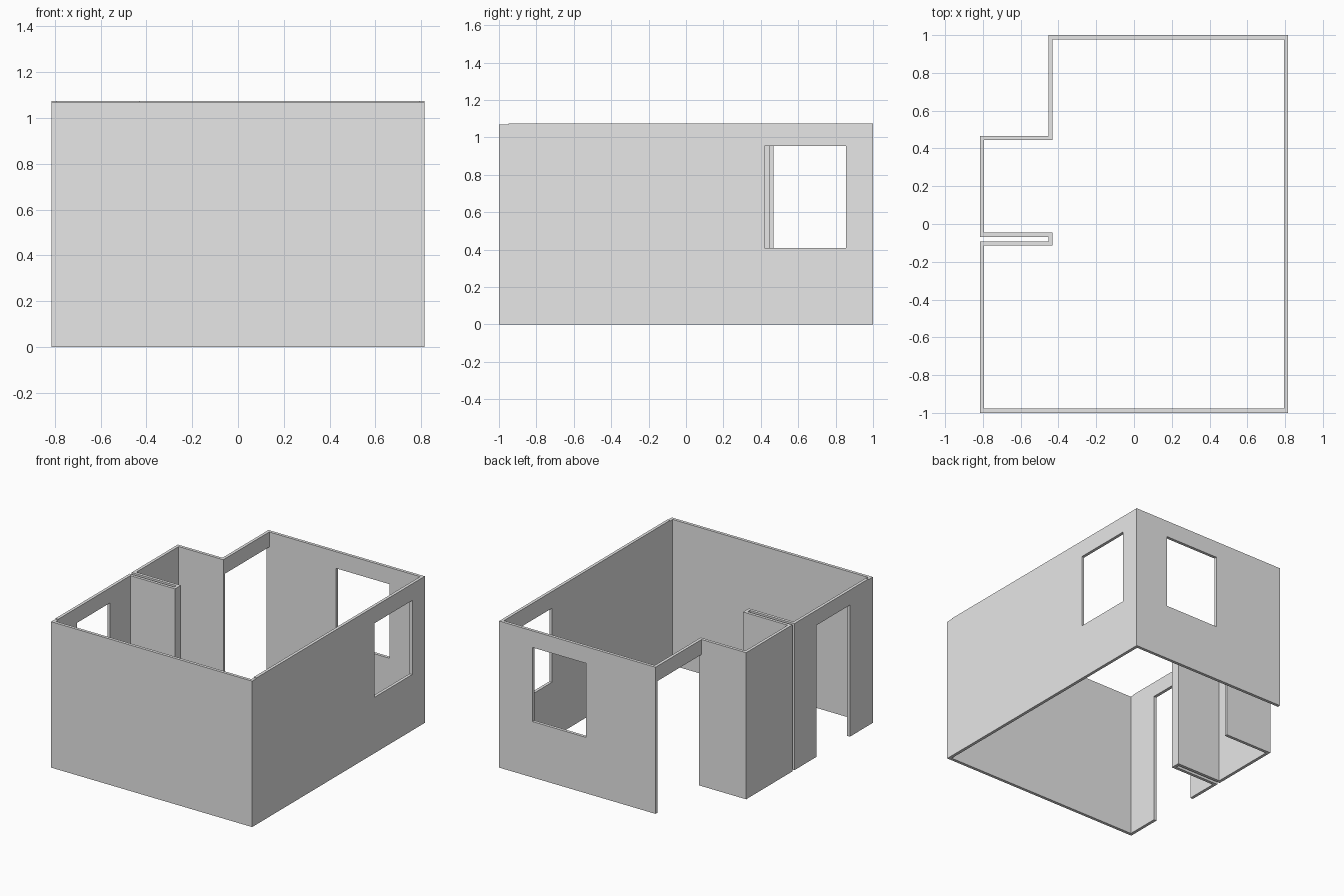
import bpy
import bmesh
from mathutils import Vector

cube = bpy.data.objects.get("Cube")
if cube:
    bpy.data.objects.remove(cube, do_unlink=True)

HEIGHT = 1.075
THICK = 0.022

wall_grey = bpy.data.materials.new("wall grey")
wall_grey.use_nodes = True
wall_grey.diffuse_color = (0.8, 0.8, 0.8, 1)
wall_grey.node_tree.nodes["Principled BSDF"].inputs["Base Color"].default_value = (0.8, 0.8, 0.8, 1)

# Outer floor-plan outline, counter-clockwise, with a recess and a narrow slot
outline = [Vector(p) for p in (
    (-0.815, -1), (0.815, -1), (0.815, 1), (-0.453, 1),
    (-0.453, 0.467), (-0.815, 0.467), (-0.815, -0.068),
    (-0.453, -0.068), (-0.453, -0.092), (-0.815, -0.092))]


def inset(points, distance):
    """Shift each right-angled corner inwards along both of its edges."""
    result = []
    for i, p in enumerate(points):
        before = (p - points[i - 1]).normalized()
        after = (points[(i + 1) % len(points)] - p).normalized()
        normals = Vector((-before.y, before.x)) + Vector((-after.y, after.x))
        result.append(p + normals * distance)
    return result


def add_object(name, bm):
    mesh = bpy.data.meshes.new(name)
    bmesh.ops.recalc_face_normals(bm, faces=bm.faces)
    bm.to_mesh(mesh)
    bm.free()
    mesh.materials.append(wall_grey)
    obj = bpy.data.objects.new(name, mesh)
    bpy.context.collection.objects.link(obj)
    return obj


def box(name, low, high):
    bm = bmesh.new()
    bmesh.ops.create_cube(bm, size=1)
    low, high = Vector(low), Vector(high)
    for v in bm.verts:
        v.co = (low + high) / 2 + v.co * (high - low)
    return add_object(name, bm)


# Continuous wall shell, open above and below
bm = bmesh.new()
loops = [[bm.verts.new((p.x, p.y, z)) for p in ring]
         for ring, z in ((outline, 0), (outline, HEIGHT),
                         (inset(outline, THICK), HEIGHT), (inset(outline, THICK), 0))]
for k in range(4):
    a, b = loops[k], loops[(k + 1) % 4]
    for i in range(len(outline)):
        j = (i + 1) % len(outline)
        bm.faces.new((a[i], a[j], b[j], b[i]))
walls = add_object("walls", bm)

# Window and door openings, and the slightly lower front rim
SILL, LINTEL, DOOR_TOP = 0.41, 0.953, 0.965
cutters = [
    box("left_window_cutter", (0.7, 0.42, SILL), (0.9, 0.855, LINTEL)),
    box("back_window_cutter", (0.11, 0.9, SILL), (0.545, 1.1, LINTEL)),
    box("back_door_cutter", (-0.5, 0.467, -0.1), (-0.4, 1 - THICK, DOOR_TOP)),
    box("side_door_cutter", (-0.9, -0.735, -0.1), (-0.7, -0.35, DOOR_TOP)),
    box("front_rim_cutter", (-1, -1.1, HEIGHT - 0.005), (1, -0.95, HEIGHT + 0.1)),
]
bpy.context.view_layer.objects.active = walls
for cutter in cutters:
    mod = walls.modifiers.new(cutter.name, "BOOLEAN")
    mod.operation = "DIFFERENCE"
    mod.solver = "EXACT"
    mod.object = cutter
    bpy.ops.object.modifier_apply(modifier=mod.name)
for cutter in cutters:
    bpy.data.objects.remove(cutter, do_unlink=True)
